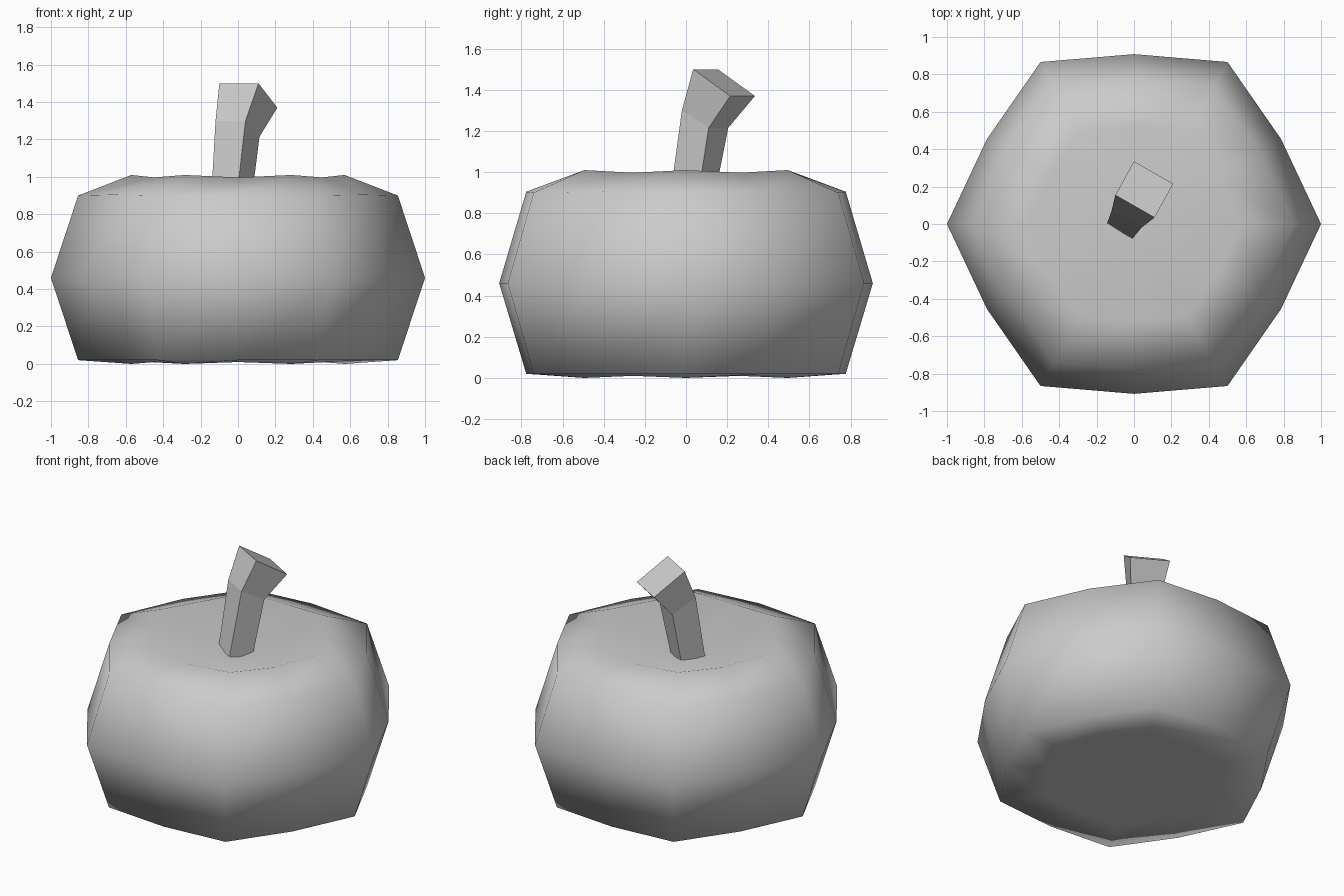
import bpy
import bmesh
from math import cos, sin, pi

if "Cube" in bpy.data.objects:
    bpy.data.objects.remove(bpy.data.objects["Cube"])


def loft(name, rings, bottom, top, smooth):
    """Skin a stack of equal rings; an end is a pole point or None for a flat cap."""
    bm = bmesh.new()
    loops = [[bm.verts.new(p) for p in ring] for ring in rings]
    n = len(loops[0])
    for a, b in zip(loops, loops[1:]):
        for i in range(n):
            j = (i + 1) % n
            bm.faces.new((a[i], a[j], b[j], b[i]))
    for loop, pole in ((loops[0], bottom), (loops[-1], top)):
        if pole is None:
            bm.faces.new(loop)
        else:
            tip = bm.verts.new(pole)
            for i in range(n):
                bm.faces.new((loop[i], loop[(i + 1) % n], tip))
    bmesh.ops.recalc_face_normals(bm, faces=bm.faces)
    for f in bm.faces:
        f.smooth = smooth
    mesh = bpy.data.meshes.new(name)
    bm.to_mesh(mesh)
    bm.free()
    obj = bpy.data.objects.new(name, mesh)
    bpy.context.collection.objects.link(obj)
    return obj


# Pumpkin body: twelve columns, ribs alternating with shallow grooves
# (rib radius, rib height, groove height)
profile = [(0.57, 0.0, 0.01), (0.855, 0.02, 0.02), (1.0, 0.46, 0.46),
           (0.855, 0.90, 0.905), (0.57, 1.01, 0.997)]
rings = []
for r, z_rib, z_groove in profile:
    ring = []
    for i in range(12):
        groove = i % 2
        rad = r * (0.908 if groove else 1.0)
        ring.append((rad * cos(i * pi / 6), rad * sin(i * pi / 6),
                     z_groove if groove else z_rib))
    rings.append(ring)
loft("pumpkin_body", rings, (0, 0, 0.05), (0, 0, 0.855), True)

# Bent four-sided stem that widens towards its slanted tip
stem = [
    [(-0.145, 0.0, 0.86), (-0.01, -0.08, 0.86), (0.07, 0.055, 0.86), (-0.065, 0.135, 0.86)],
    [(-0.12, 0.07, 1.30), (0.04, -0.02, 1.30), (0.115, 0.11, 1.215), (-0.045, 0.205, 1.215)],
    [(-0.10, 0.155, 1.50), (0.11, 0.035, 1.50), (0.21, 0.215, 1.37), (0.0, 0.335, 1.37)],
]
loft("stem", stem, None, None, False)
